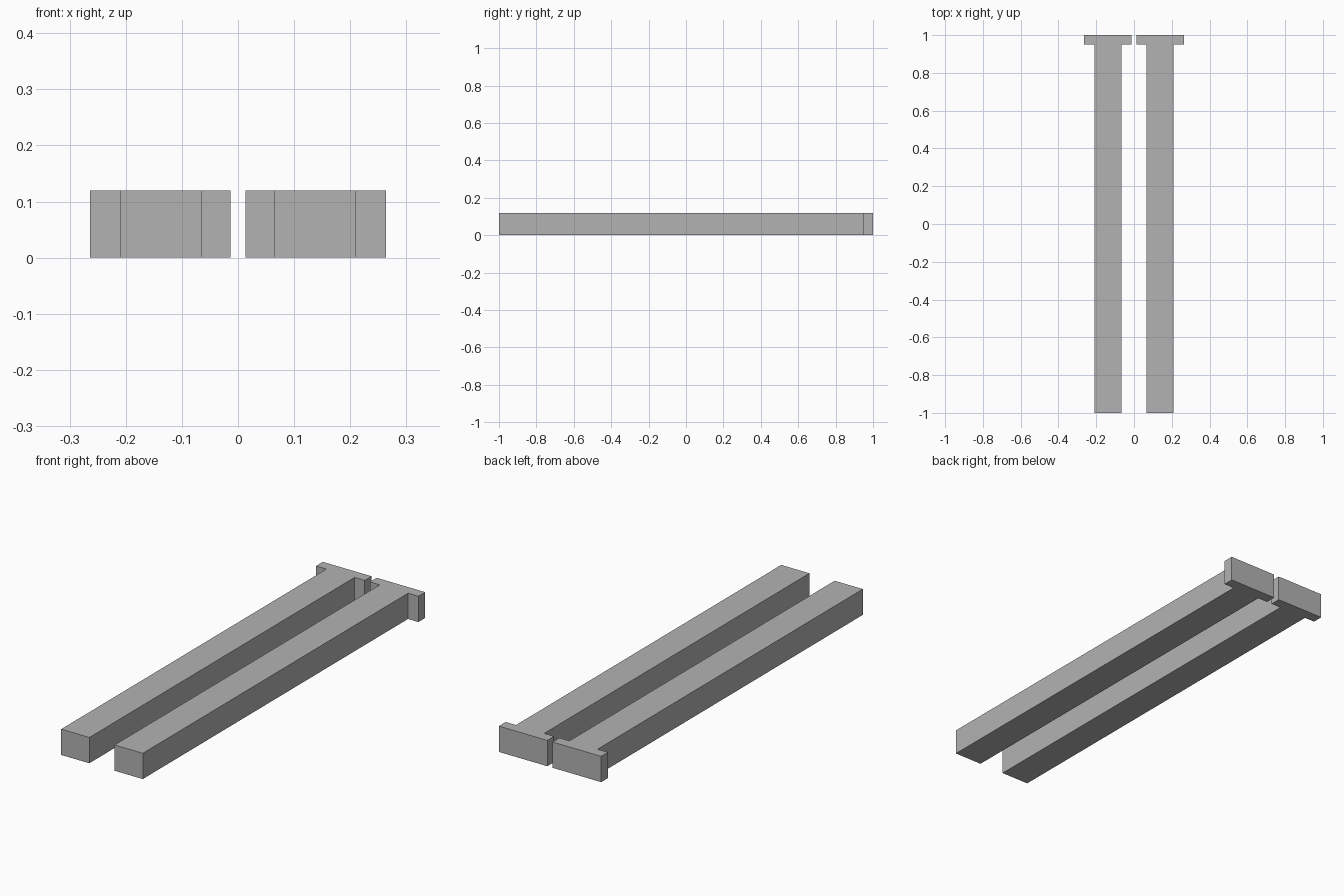
import bpy, bmesh

if "Cube" in bpy.data.objects:
    bpy.data.objects.remove(bpy.data.objects["Cube"])

HEIGHT = 0.12
SHAFT_IN, SHAFT_OUT = 0.065, 0.21
HEAD_IN, HEAD_OUT = 0.0134, 0.2634
FRONT, SHOULDER, BACK = -1.0, 0.95, 1.0

grey = bpy.data.materials.new("plain grey")
grey.diffuse_color = (0.45, 0.45, 0.45, 1)
grey.use_nodes = True
grey.node_tree.nodes["Principled BSDF"].inputs["Base Color"].default_value = grey.diffuse_color

# T-shaped outline of one bar: long shaft with a wider head at the back
OUTLINE = [
    (SHAFT_IN, FRONT), (SHAFT_OUT, FRONT),
    (SHAFT_OUT, SHOULDER), (HEAD_OUT, SHOULDER),
    (HEAD_OUT, BACK), (HEAD_IN, BACK),
    (HEAD_IN, SHOULDER), (SHAFT_IN, SHOULDER),
]


def t_bar(name, side):
    """Extrude the outline upwards, mirrored across x when side is -1."""
    bm = bmesh.new()
    base = bm.faces.new([bm.verts.new((side * x, y, 0)) for x, y in OUTLINE])
    grown = bmesh.ops.extrude_face_region(bm, geom=[base], use_keep_orig=True)
    top = [v for v in grown["geom"] if isinstance(v, bmesh.types.BMVert)]
    bmesh.ops.translate(bm, verts=top, vec=(0, 0, HEIGHT))
    bmesh.ops.recalc_face_normals(bm, faces=bm.faces)
    mesh = bpy.data.meshes.new(name)
    bm.to_mesh(mesh)
    bm.free()
    mesh.materials.append(grey)
    bpy.context.collection.objects.link(bpy.data.objects.new(name, mesh))


# Pair of bars, left and right
t_bar("left_t_bar", -1)
t_bar("right_t_bar", 1)
